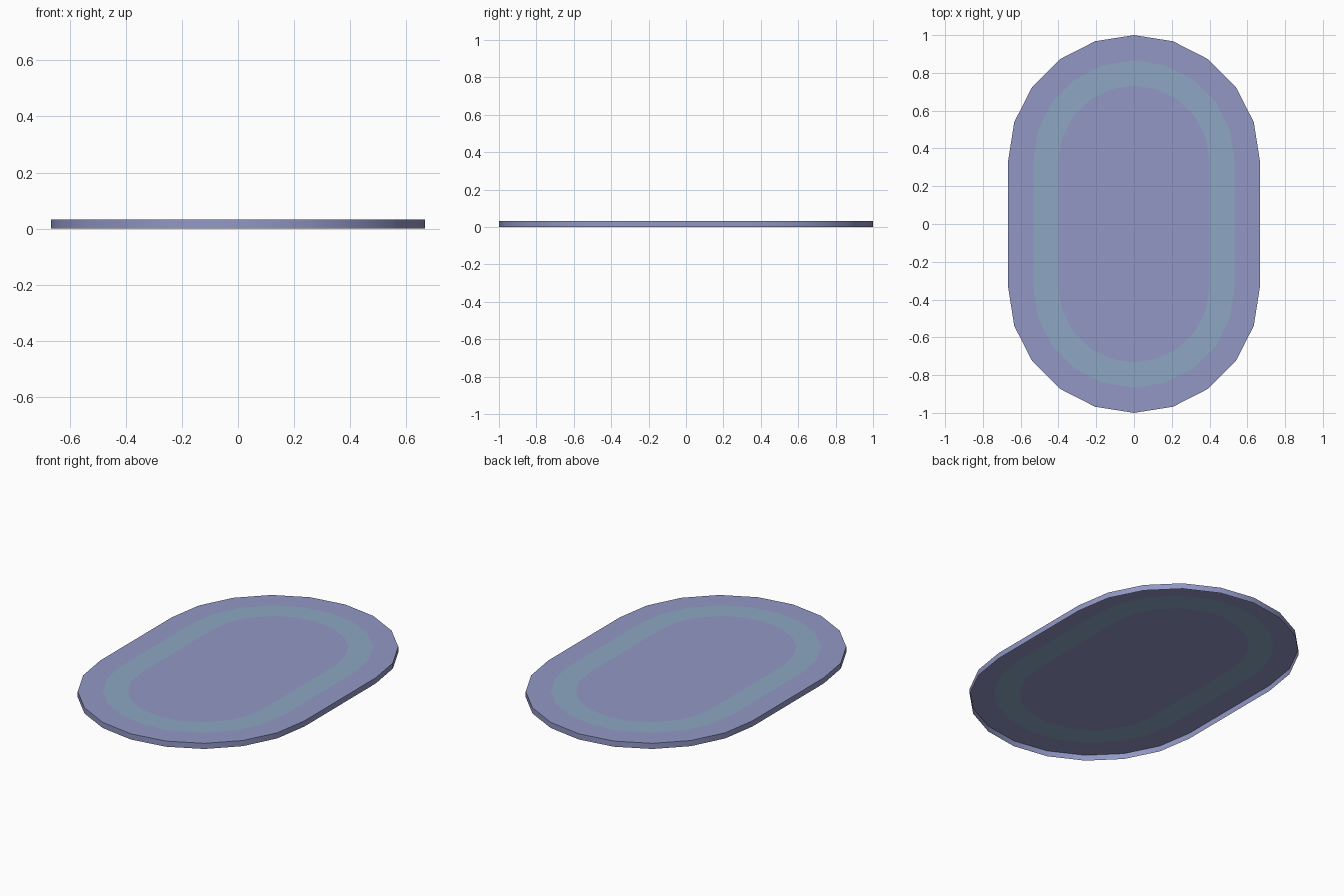
import bpy
import bmesh
from math import sin, cos, pi

cube = bpy.data.objects.get("Cube")
if cube:
    bpy.data.objects.remove(cube, do_unlink=True)

HALF_STRAIGHT = 1 / 3      # half length of the straight sides
THICKNESS = 1 / 30
SEGMENTS = 10              # sides of each rounded end
OUTER, STRIPE_OUT, STRIPE_IN = 2 / 3, 0.533, 0.4


def make_material(name, color):
    mat = bpy.data.materials.new(name)
    mat.use_nodes = True
    mat.diffuse_color = color
    bsdf = mat.node_tree.nodes["Principled BSDF"]
    bsdf.inputs["Base Color"].default_value = color
    bsdf.inputs["Roughness"].default_value = 0.9
    return mat


def stadium_ring(bm, radius, z):
    """Vertices of an oval with two rounded ends and straight sides."""
    verts = []
    for start, shift in ((0, HALF_STRAIGHT), (pi, -HALF_STRAIGHT)):
        for i in range(SEGMENTS + 1):
            a = start + pi * i / SEGMENTS
            verts.append(bm.verts.new((radius * cos(a), radius * sin(a) + shift, z)))
    return verts


def bridge(bm, ring_a, ring_b, material):
    for i in range(len(ring_a)):
        j = (i + 1) % len(ring_a)
        face = bm.faces.new((ring_a[i], ring_a[j], ring_b[j], ring_b[i]))
        face.material_index = material


# Rug: an edge wall, border, stripe and centre, open underneath
bm = bmesh.new()
hem = stadium_ring(bm, OUTER, 0)
rim, stripe_out, stripe_in = [
    stadium_ring(bm, r, THICKNESS) for r in (OUTER, STRIPE_OUT, STRIPE_IN)]
bridge(bm, hem, rim, 0)
bridge(bm, rim, stripe_out, 0)
bridge(bm, stripe_out, stripe_in, 1)
bm.faces.new(stripe_in)

mesh = bpy.data.meshes.new("rug")
bm.to_mesh(mesh)
bm.free()
mesh.materials.append(make_material("lavender", (0.29, 0.313, 0.56, 1)))
mesh.materials.append(make_material("blue green", (0.268, 0.388, 0.545, 1)))

rug = bpy.data.objects.new("rug", mesh)
bpy.context.collection.objects.link(rug)

# Smooth the curved edge, keep the rim sharp
bpy.context.view_layer.objects.active = rug
rug.select_set(True)
bpy.ops.object.shade_smooth_by_angle(angle=pi / 6)
